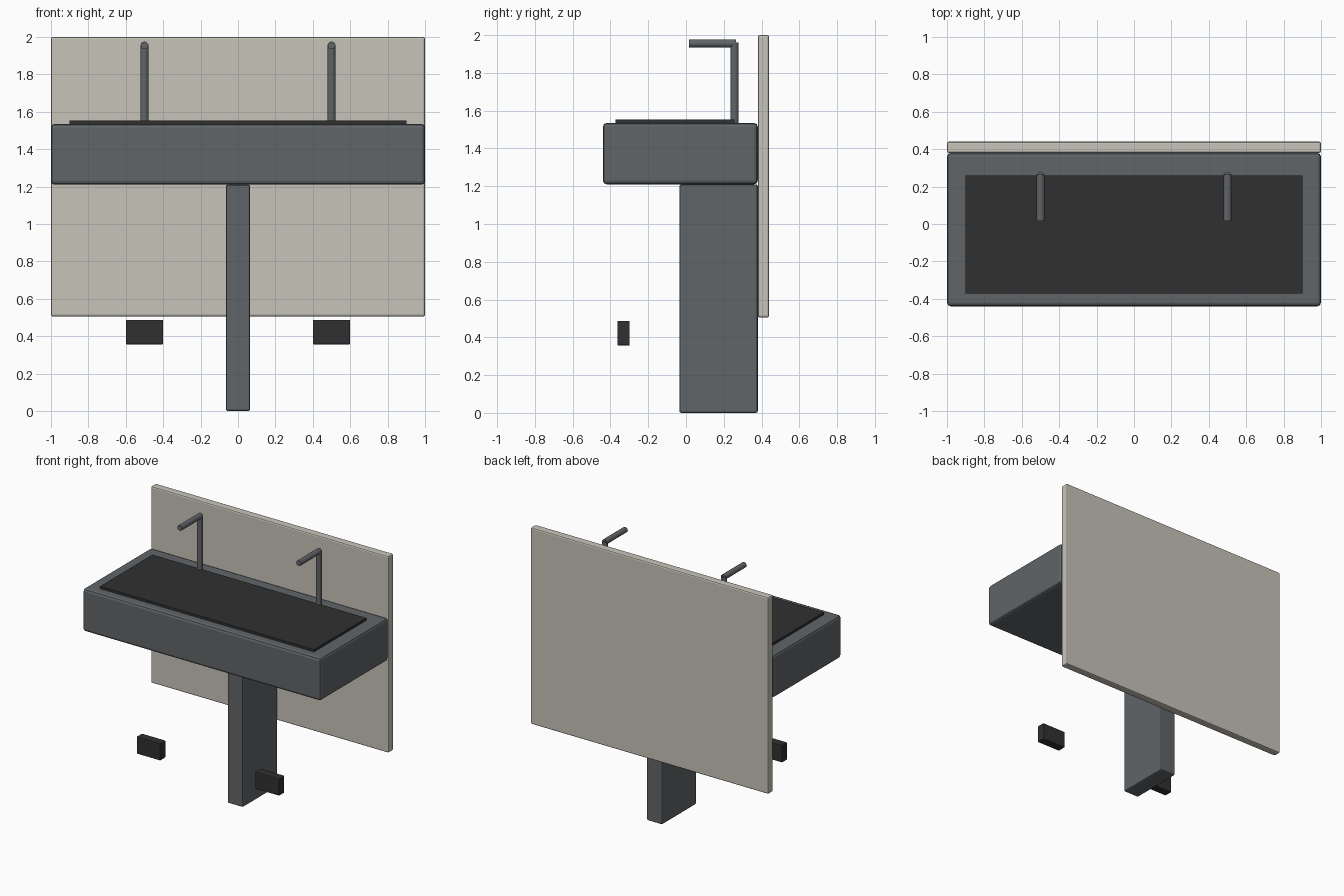
import bpy
from mathutils import Vector

if "Cube" in bpy.data.objects:
    bpy.data.objects.remove(bpy.data.objects["Cube"])


def material(name, rgb):
    m = bpy.data.materials.new(name)
    m.diffuse_color = (*rgb, 1)
    m.use_nodes = True
    m.node_tree.nodes["Principled BSDF"].inputs["Base Color"].default_value = m.diffuse_color
    return m


STEEL = material("steel", (0.12, 0.13, 0.14))
DARK = material("dark", (0.03, 0.03, 0.03))
STONE = material("stone", (0.57, 0.55, 0.48))


def box(name, lo, hi, mat, bevel=0.0):
    lo, hi = Vector(lo), Vector(hi)
    bpy.ops.mesh.primitive_cube_add(size=1, location=(lo + hi) / 2)
    ob = bpy.context.object
    ob.name = name
    ob.scale = hi - lo
    bpy.ops.object.transform_apply(location=False, rotation=False, scale=True)
    ob.data.materials.append(mat)
    if bevel:
        b = ob.modifiers.new("bevel", "BEVEL")
        b.width, b.segments = bevel, 2
    return ob


def rod(name, a, b, radius, mat):
    a, b = Vector(a), Vector(b)
    d = b - a
    bpy.ops.mesh.primitive_cylinder_add(
        vertices=12, radius=radius, depth=d.length, location=(a + b) / 2,
        rotation=d.to_track_quat('Z', 'Y').to_euler())
    ob = bpy.context.object
    ob.name = name
    ob.data.materials.append(mat)
    return ob


# Wall panel, trough and pedestal
box("back_panel", (-1, 0.38, 0.505), (1, 0.44, 2), STONE, 0.01)
box("trough", (-1, -0.44, 1.21), (1, 0.38, 1.535), STEEL, 0.02)
box("basin_inset", (-0.9, -0.372, 1.50), (0.9, 0.258, 1.553), DARK)
box("pedestal", (-0.065, -0.035, 0), (0.065, 0.38, 1.21), STEEL, 0.01)

# Taps and knee pedals on both sides
for side, x in (("left", -0.5), ("right", 0.5)):
    rod(f"{side}_tap_riser", (x, 0.257, 1.53), (x, 0.257, 1.96), 0.021, STEEL)
    rod(f"{side}_tap_spout", (x, 0.265, 1.955), (x, 0.015, 1.955), 0.021, STEEL)
    box(f"{side}_pedal", (x - 0.1, -0.363, 0.357), (x + 0.1, -0.298, 0.487), DARK, 0.005)
